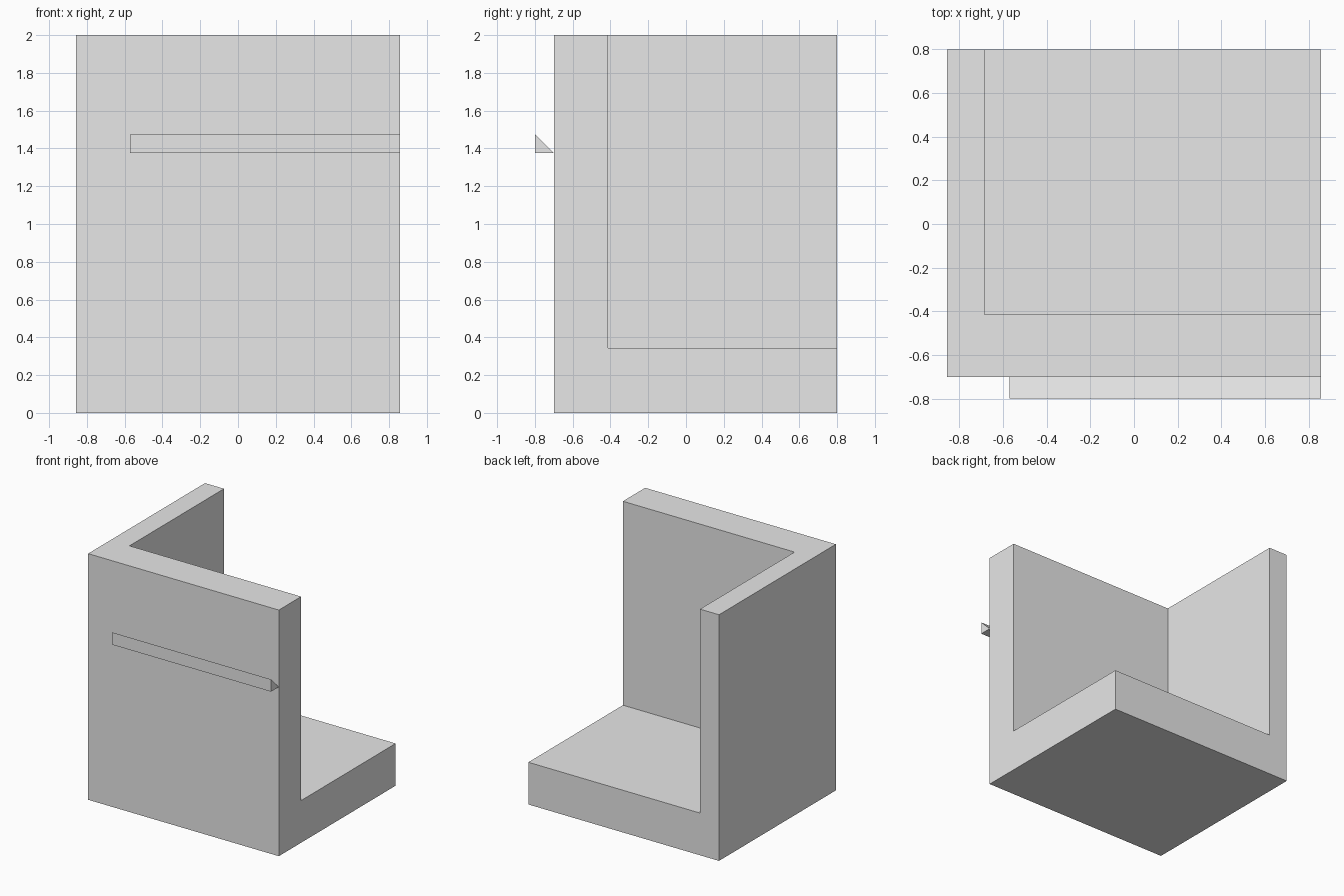
import bpy
import bmesh

default = bpy.data.objects.get("Cube")
if default:
    bpy.data.objects.remove(default, do_unlink=True)

# Single plain grey
grey = bpy.data.materials.new("plain_grey")
grey.use_nodes = True
colour = (0.8, 0.8, 0.8, 1.0)
grey.diffuse_color = colour
grey.node_tree.nodes["Principled BSDF"].inputs["Base Color"].default_value = colour


def prism(name, profile, x0, x1):
    """Extrude a (y, z) profile along x from x0 to x1."""
    bm = bmesh.new()
    face = bm.faces.new([bm.verts.new((x0, y, z)) for y, z in profile])
    result = bmesh.ops.extrude_face_region(bm, geom=[face])
    verts = [v for v in result["geom"] if isinstance(v, bmesh.types.BMVert)]
    bmesh.ops.translate(bm, verts=verts, vec=(x1 - x0, 0, 0))
    bmesh.ops.recalc_face_normals(bm, faces=bm.faces[:])
    mesh = bpy.data.meshes.new(name)
    bm.to_mesh(mesh)
    bm.free()
    mesh.materials.append(grey)
    obj = bpy.data.objects.new(name, mesh)
    bpy.context.collection.objects.link(obj)
    return obj


def rectangle(y0, y1, z0, z1):
    return [(y0, z0), (y1, z0), (y1, z1), (y0, z1)]


half_width, height = 0.857, 2.0
front, back = -0.7, 0.8
inner_side, inner_front, floor_top = -0.686, -0.414, 0.343

# Corner body: a block with its open corner cut away, leaving two walls and a floor
body = prism("corner_body", rectangle(front, back, 0, height), -half_width, half_width)
cutter = prism("corner_cutter", rectangle(inner_front, back + 1, floor_top, height + 1),
               inner_side, half_width + 1)
cutter.hide_render = True
cut = body.modifiers.new("open_corner", "BOOLEAN")
cut.operation = "DIFFERENCE"
cut.solver = "EXACT"
cut.object = cutter
bpy.context.view_layer.objects.active = body
bpy.ops.object.modifier_apply(modifier=cut.name)
bpy.data.objects.remove(cutter, do_unlink=True)

# Wedge rail: triangular strip meeting the front wall along its lower back edge
prism("wedge_rail", [(front - 0.1, 1.375), (front, 1.375), (front - 0.1, 1.475)],
      -0.571, half_width)
